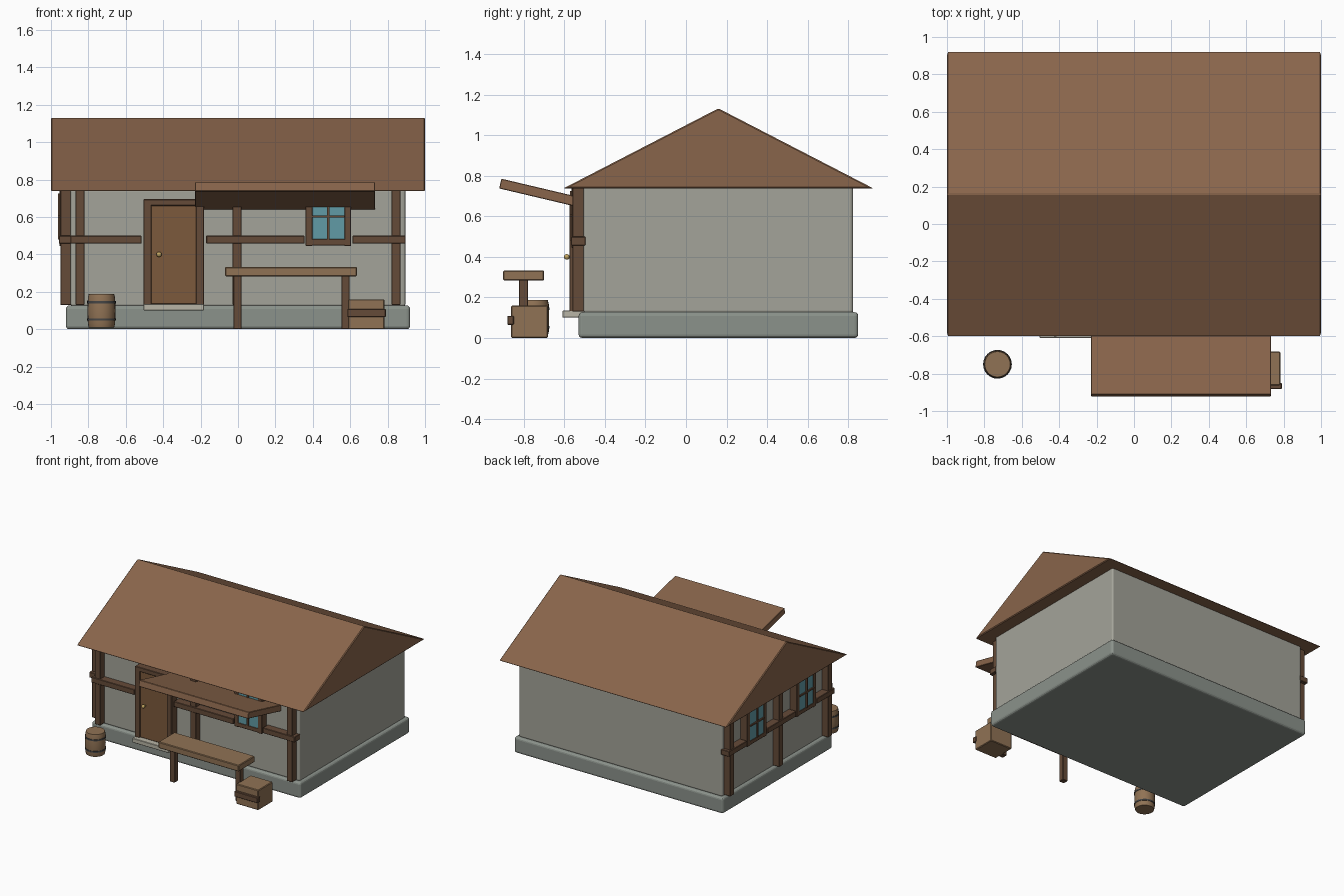
import bpy, bmesh, math
from mathutils import Vector

if "Cube" in bpy.data.objects:
    bpy.data.objects.remove(bpy.data.objects["Cube"])


def material(name, rgb):
    m = bpy.data.materials.new(name)
    m.diffuse_color = (*rgb, 1)
    m.use_nodes = True
    m.node_tree.nodes["Principled BSDF"].inputs["Base Color"].default_value = m.diffuse_color
    return m


STONE = material("stone", (0.26, 0.29, 0.26))
PLASTER = material("plaster", (0.37, 0.37, 0.32))
ROOF = material("roof_brown", (0.25, 0.13, 0.07))
DARK = material("dark_timber", (0.13, 0.07, 0.04))
DOOR = material("door_wood", (0.20, 0.10, 0.045))
WOOD = material("light_wood", (0.28, 0.17, 0.09))
IRON = material("iron", (0.06, 0.06, 0.06))
GLASS = material("glass", (0.12, 0.33, 0.38))
BRASS = material("brass", (0.55, 0.38, 0.12))
STEP = material("pale_stone", (0.48, 0.46, 0.38))


def finish(name, bm, mat, bevel=0.0, segments=1):
    bmesh.ops.recalc_face_normals(bm, faces=bm.faces)
    mesh = bpy.data.meshes.new(name)
    bm.to_mesh(mesh)
    bm.free()
    mesh.materials.append(mat)
    ob = bpy.data.objects.new(name, mesh)
    bpy.context.collection.objects.link(ob)
    if bevel:
        mod = ob.modifiers.new("soft_edges", "BEVEL")
        mod.width, mod.segments = bevel, segments
    return ob


def box(name, xs, ys, zs, mat, bevel=0.003, segments=1):
    bm = bmesh.new()
    bmesh.ops.create_cube(bm, size=1)
    for v in bm.verts:
        v.co = Vector([(a + b) / 2 + c * abs(b - a) for c, (a, b) in zip(v.co, (xs, ys, zs))])
    return finish(name, bm, mat, bevel, segments)


def prism(name, profile, x0, x1, mat, bevel):
    """Extrude a (y, z) profile along x."""
    bm = bmesh.new()
    face = bm.faces.new([bm.verts.new((x0, y, z)) for y, z in profile])
    new = bmesh.ops.extrude_face_region(bm, geom=[face])["geom"]
    bmesh.ops.translate(bm, vec=(x1 - x0, 0, 0),
                        verts=[g for g in new if isinstance(g, bmesh.types.BMVert)])
    return finish(name, bm, mat, bevel)


def lathe(name, profile, x, y, mat, sides=24):
    """Spin a closed-ended (radius, z) profile about a vertical axis."""
    bm = bmesh.new()
    rings = [[bm.verts.new((x + r * math.cos(2 * math.pi * i / sides),
                            y + r * math.sin(2 * math.pi * i / sides), z))
              for i in range(sides)] for r, z in profile]
    for a, b in zip(rings, rings[1:]):
        for i in range(sides):
            j = (i + 1) % sides
            bm.faces.new((a[i], a[j], b[j], b[i])).smooth = True
    bm.faces.new(rings[0][::-1])
    bm.faces.new(rings[-1])
    ob = finish(name, bm, mat)
    ob.data.set_sharp_from_angle(angle=math.radians(35))
    return ob


CY = 0.16                 # centre of the house in y
FRONT, LEFT = -0.505, -0.895


def on_wall(side, name, us, zs, depth, mat, bevel=0.003):
    """Box lying on the front or left wall, sticking out by depth."""
    if side == "front":
        return box(name, us, (FRONT - depth, FRONT + 0.01), zs, mat, bevel)
    return box(name, (LEFT - depth, LEFT + 0.01), us, zs, mat, bevel)


def window(side, u):
    n, z = side + "_window", 0.603
    for s in (-1, 1):
        a, b = sorted((u + s * 0.122, u + s * 0.085))
        on_wall(side, n + "_jamb", (a, b), (0.445, 0.755), 0.06, DARK)
        a, b = sorted((z + s * 0.155, z + s * 0.12))
        on_wall(side, n + "_rail", (u - 0.122, u + 0.122), (a, b), 0.06, DARK)
    on_wall(side, n + "_pane", (u - 0.09, u + 0.09), (0.478, 0.728), 0.058, GLASS, 0)
    on_wall(side, n + "_upright_bar", (u - 0.006, u + 0.006), (0.48, 0.726), 0.068, DARK, 0)
    on_wall(side, n + "_cross_bar", (u - 0.087, u + 0.087), (z - 0.006, z + 0.006), 0.068, DARK, 0)


# Main body
box("foundation", (-0.92, 0.92), (-0.53, 0.85), (0, 0.127), STONE, 0.018, 3)
box("walls", (-0.895, 0.895), (FRONT, 0.825), (0.12, 0.75), PLASTER, 0.015, 3)
prism("gable_roof", [(-0.605, 0.738), (0.925, 0.738), (CY, 1.133)], -1, 1, ROOF, 0.006)

# Timber framing on the front and left walls
for u in (-0.845, -0.005, 0.845):
    on_wall("front", "front_post", (u - 0.024, u + 0.024), (0.13, 0.745), 0.055, DARK)
for u in (CY - 0.615, CY, CY + 0.615):
    on_wall("left", "left_post", (u - 0.024, u + 0.024), (0.13, 0.745), 0.055, DARK)
for us in ((-0.895, -0.515), (-0.17, 0.355), (0.613, 0.895)):
    on_wall("front", "front_rail", us, (0.457, 0.5), 0.062, DARK)
for us in ((-0.505, -0.28), (-0.02, 0.34), (0.6, 0.825)):
    on_wall("left", "left_rail", us, (0.457, 0.5), 0.062, DARK)

# Windows
window("front", 0.483)
window("left", CY - 0.31)
window("left", CY + 0.31)

# Door
on_wall("front", "door_jamb_left", (-0.505, -0.462), (0.13, 0.695), 0.07, DARK)
on_wall("front", "door_jamb_right", (-0.225, -0.182), (0.13, 0.695), 0.07, DARK)
on_wall("front", "door_lintel", (-0.505, -0.182), (0.66, 0.695), 0.07, DARK)
on_wall("front", "door_panel", (-0.465, -0.222), (0.135, 0.662), 0.06, DOOR)
box("door_step", (-0.505, -0.182), (-0.61, -0.50), (0.1, 0.135), STEP)
bm = bmesh.new()
bmesh.ops.create_uvsphere(bm, u_segments=12, v_segments=8, radius=0.014)
bmesh.ops.translate(bm, verts=bm.verts, vec=(-0.422, -0.588, 0.4))
for f in bm.faces:
    f.smooth = True
finish("door_knob", bm, BRASS)
on_wall("front", "knob_stem", (-0.428, -0.416), (0.394, 0.406), 0.08, BRASS, 0)

# Awning sloping down towards the wall
prism("awning", [(-0.922, 0.738), (-0.503, 0.639), (-0.492, 0.687), (-0.911, 0.786)],
      -0.23, 0.733, ROOF, 0.003)

# Bench
box("bench_seat", (-0.07, 0.637), (-0.902, -0.7), (0.283, 0.333), WOOD, 0.005)
for x in (-0.003, 0.575):
    box("bench_leg", (x - 0.022, x + 0.022), (-0.824, -0.78), (0, 0.29), DARK)

# Crate
box("crate", (0.588, 0.783), (-0.863, -0.682), (0, 0.16), WOOD, 0.005)
box("crate_slat", (0.585, 0.79), (-0.882, -0.85), (0.065, 0.108), DARK)

# Barrel and hoops
lathe("barrel", [(0.068, 0.01), (0.073, 0.03), (0.075, 0.098), (0.073, 0.166), (0.068, 0.187)],
      -0.73, -0.75, WOOD)
for z in (0.052, 0.144):
    lathe("barrel_hoop", [(0.077, z - 0.006), (0.077, z + 0.006)], -0.73, -0.75, IRON)
